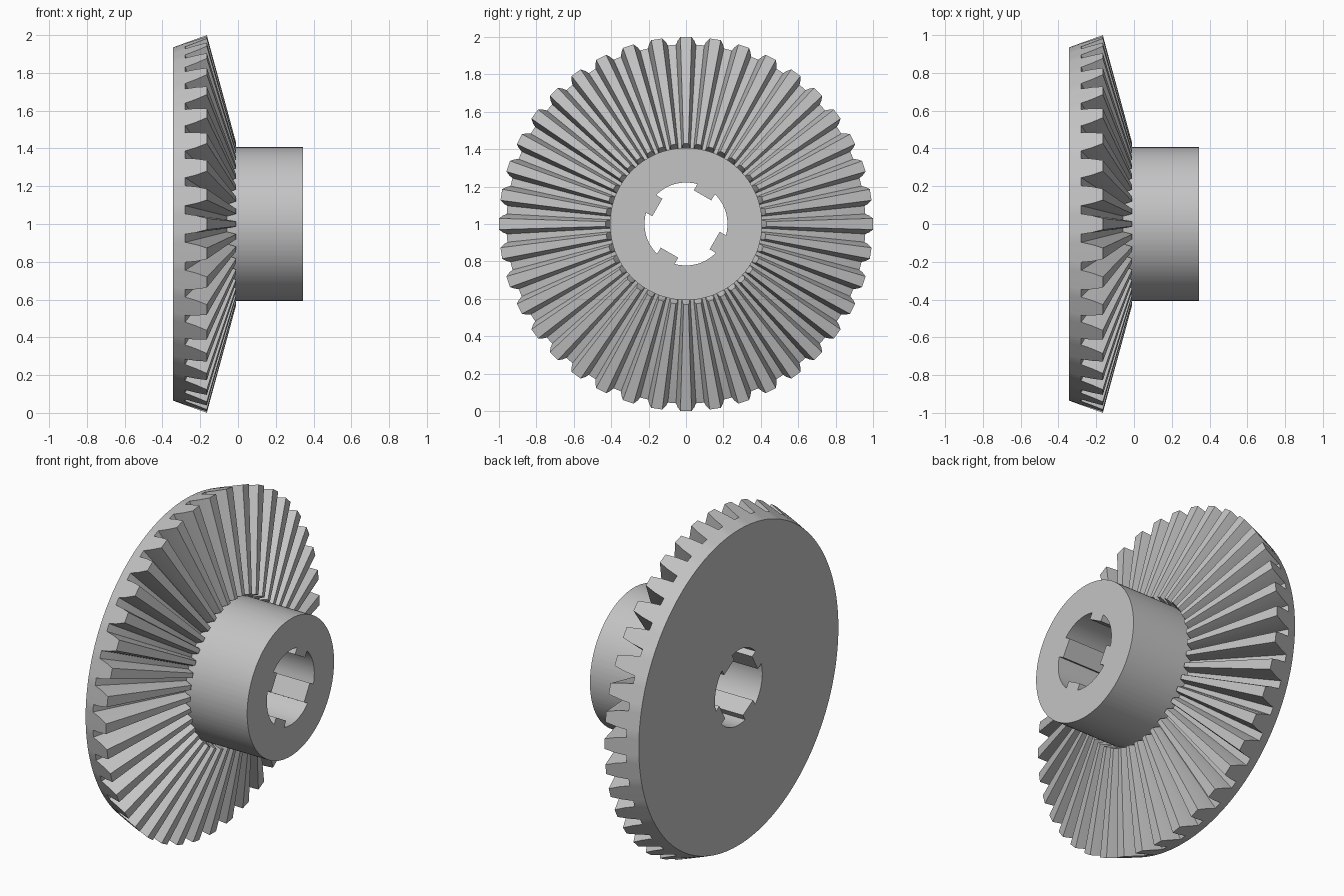
import bpy
import bmesh
from math import sin, cos, tau, radians, asin

TEETH = 40
CENTRE_Z = 1.0
HALF = 0.345          # half of the axial length
BACK_R = 0.935        # rim of the flat back
HUB_R = 0.407
BORE_R = 0.222
APEX = 0.107          # point on the axis where all teeth converge
INNER = 0.43          # inner tooth end as a fraction of the outer end
ROOT = (-0.28, 0.96)  # axial position and radius at the tooth root
TIP = (-0.165, 1.0)   # the same at the tooth tip

cube = bpy.data.objects.get("Cube")
if cube:
    bpy.data.objects.remove(cube, do_unlink=True)

steel = bpy.data.materials.new("steel grey")
steel.use_nodes = True
grey = (0.55, 0.55, 0.55, 1)
steel.diffuse_color = grey
steel.node_tree.nodes["Principled BSDF"].inputs["Base Color"].default_value = grey

# One tooth: half angle and height fraction, from root up over the tip and down
rise = [(0.056, 0), (0.046, 0.5), (0.030, 1)]
tooth = [(-a, h) for a, h in rise] + [(a, h) for a, h in reversed(rise)]
outline = [(tau * i / TEETH + a, h) for i in range(TEETH) for a, h in tooth]

bm = bmesh.new()


def polar(x, r, a):
    return bm.verts.new((x, r * cos(a), CENTRE_Z + r * sin(a)))


def circle(x, r):
    return [polar(x, r, a) for a, h in outline]


def tooth_ring(scale):
    ring = []
    for a, h in outline:
        x = ROOT[0] + (TIP[0] - ROOT[0]) * h
        r = ROOT[1] + (TIP[1] - ROOT[1]) * h
        ring.append(polar(APEX + (x - APEX) * scale, r * scale, a))
    return ring


def bore_ring(x):
    """Round bore with four square keys pointing inward."""
    half_width, flat, steps = 0.054, 0.177, 10
    half = asin(half_width / BORE_R)
    ring = []
    for k in range(4):
        c = radians(60) + k * tau / 4
        for side in (-half_width, half_width):
            y = flat * cos(c) - side * sin(c)
            z = flat * sin(c) + side * cos(c)
            ring.append(bm.verts.new((x, y, CENTRE_Z + z)))
        sweep = tau / 4 - 2 * half
        ring += [polar(x, BORE_R, c + half + sweep * i / steps)
                 for i in range(steps + 1)]
    return ring


def bridge(a, b):
    for i in range(len(a)):
        j = (i + 1) % len(a)
        bm.faces.new((a[i], a[j], b[j], b[i]))


def ring_edges(ring):
    return [bm.edges.get((v, ring[i - 1])) for i, v in enumerate(ring)]


# Outer skin: back rim, tooth ends, teeth, inner tooth ends, hub
back = circle(-HALF, BACK_R)
hub_base_x = APEX + (ROOT[0] - APEX) * INNER
front = circle(HALF, HUB_R)
skin = [back, tooth_ring(1), tooth_ring(INNER), circle(hub_base_x, HUB_R), front]
for a, b in zip(skin, skin[1:]):
    bridge(a, b)

# Keyed bore and the two flat ends
bore_back, bore_front = bore_ring(-HALF), bore_ring(HALF)
bridge(bore_front, bore_back)
for rim, hole in ((back, bore_back), (front, bore_front)):
    bmesh.ops.triangle_fill(bm, use_beauty=True,
                            edges=ring_edges(rim) + ring_edges(hole))

bmesh.ops.recalc_face_normals(bm, faces=bm.faces[:])
mesh = bpy.data.meshes.new("bevel_gear")
bm.to_mesh(mesh)
bm.free()
mesh.materials.append(steel)
gear = bpy.data.objects.new("bevel_gear", mesh)
bpy.context.collection.objects.link(gear)

bpy.ops.object.select_all(action="DESELECT")
gear.select_set(True)
bpy.context.view_layer.objects.active = gear
bpy.ops.object.shade_smooth_by_angle(angle=radians(25))
